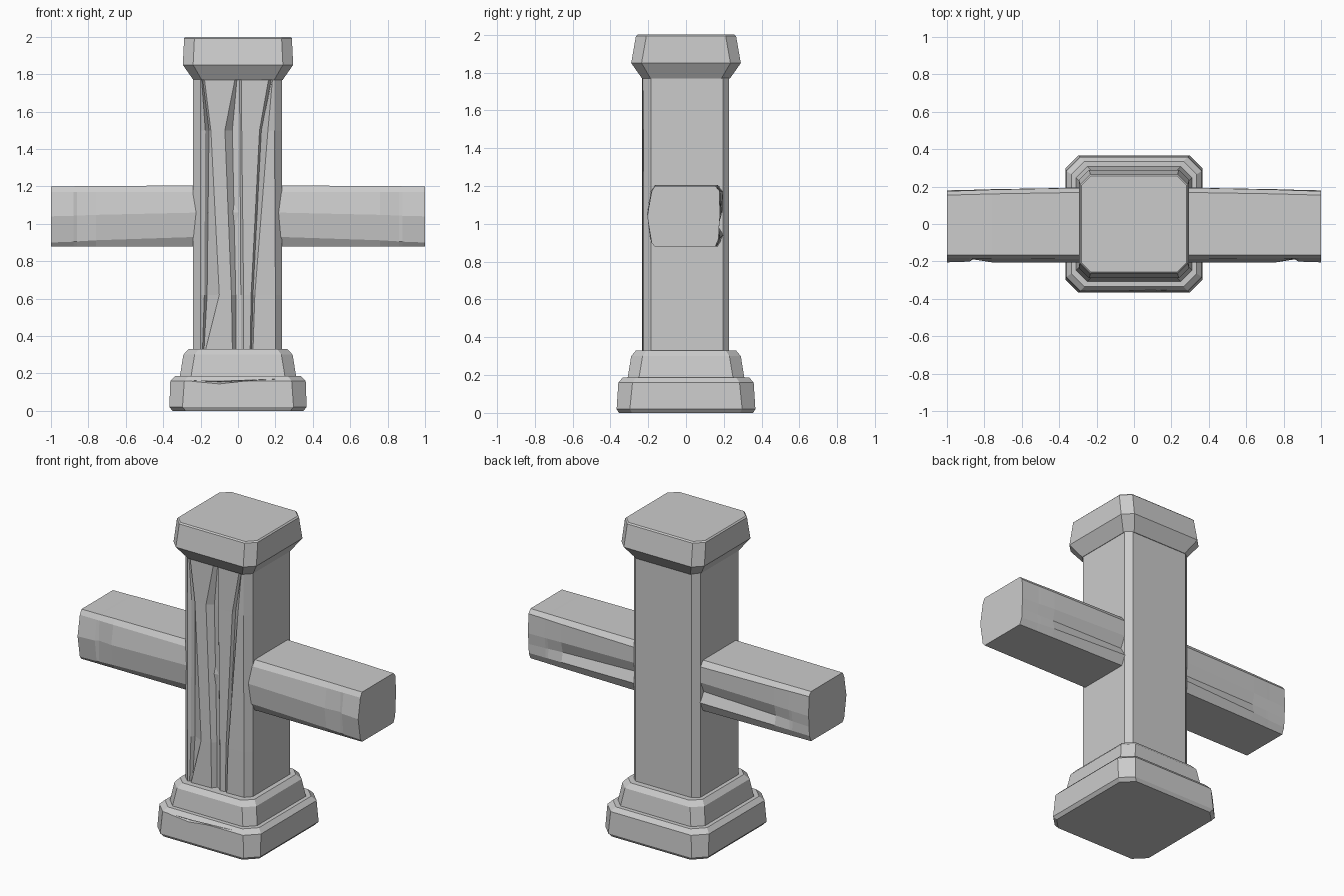
import bpy, bmesh


def loft(name, rings):
    """Skin a stack of equal-length point rings and cap both ends."""
    bm = bmesh.new()
    rows = [[bm.verts.new(p) for p in ring] for ring in rings]
    n = len(rows[0])
    for a, b in zip(rows, rows[1:]):
        for i in range(n):
            j = (i + 1) % n
            bm.faces.new((a[i], a[j], b[j], b[i]))
    bm.faces.new(rows[0][::-1])
    bm.faces.new(rows[-1])
    bmesh.ops.recalc_face_normals(bm, faces=bm.faces)
    mesh = bpy.data.meshes.new(name)
    bm.to_mesh(mesh)
    bm.free()
    obj = bpy.data.objects.new(name, mesh)
    bpy.context.collection.objects.link(obj)
    return obj


def octagon(hx, hy, c, z):
    """Rectangle with chamfered corners at height z."""
    return [(-hx + c, -hy, z), (hx - c, -hy, z), (hx, -hy + c, z), (hx, hy - c, z),
            (hx - c, hy, z), (-hx + c, hy, z), (-hx, hy - c, z), (-hx, -hy + c, z)]


# Stepped base and flared cap
lower = loft("base_lower_tier", [octagon(*r) for r in (
    (.35, .355, .07, 0), (.367, .367, .07, .02), (.362, .358, .075, .16), (.335, .335, .07, .187))])
loft("base_upper_tier", [octagon(*r) for r in (
    (.312, .31, .06, .17), (.31, .308, .06, .19), (.292, .29, .06, .30), (.265, .265, .055, .33))])
loft("cap", [octagon(*r) for r in (
    (.238, .232, .045, 1.768), (.295, .29, .055, 1.85), (.288, .265, .055, 1.992),
    (.28, .257, .05, 2.0))])

# Chip cut from the front of the base
chip = loft("chip_cutter", [
    [(-.26, -.40, .165), (-.26, -.352, .162), (-.26, -.40, .155)],
    [(-.10, -.40, .165), (-.10, -.335, .155), (-.10, -.40, .125)],
    [(.30, -.40, .178), (.30, -.352, .174), (.30, -.40, .17)]])
chip.hide_render = True
chip.hide_viewport = True
cut = lower.modifiers.new("chip", 'BOOLEAN')
cut.operation = 'DIFFERENCE'
cut.object = chip

# Post with leaning cracks along the weathered front face
depths = (-.228, -.222, -.202, -.232, -.226, -.198, -.208, -.228, -.222, -.203, -.230, -.224)
front_x = {
    .32: (-.20, -.19, -.182, -.175, -.03, -.01, .015, .03, .065, .072, .08, .20),
    .62: (-.20, -.18, -.165, -.10, -.035, -.012, .015, .03, .07, .08, .09, .20),
    1.5: (-.20, -.175, -.155, -.145, -.07, -.03, .01, .02, .115, .125, .16, .195),
    1.78: (-.20, -.195, -.19, -.18, -.015, -.005, .008, .02, .165, .18, .185, .195)}
post_rings = []
for z, xs in front_x.items():
    ring = [(x, y, z) for x, y in zip(xs, depths)]
    ring += [(.235, -.185, z), (.235, .195, z), (.20, .228, z),
             (-.20, .228, z), (-.24, .195, z), (-.24, -.19, z)]
    post_rings.append(ring)
loft("post", post_rings)

# Crossbeam: (y, z) section at the tips and near the post, grooved at the back
tip = [(-.165, .88), (-.182, .90), (-.205, 1.04), (-.182, 1.17), (-.165, 1.2), (.155, 1.2),
       (.176, 1.175), (.18, 1.05), (.175, .98), (.172, .92), (.155, .88)]
inner = [(-.165, .88), (-.192, .93), (-.205, 1.06), (-.188, 1.17), (-.165, 1.205), (.17, 1.205),
         (.195, 1.17), (.195, 1.07), (.162, 1.0), (.198, .94), (.17, .88)]


def beam_ring(x, t, dent=0):
    ring = [(x, a[0] + (b[0] - a[0]) * t, a[1] + (b[1] - a[1]) * t) for a, b in zip(tip, inner)]
    ring[2] = (x, ring[2][1] + dent, ring[2][2])
    return ring


half = [(1, 0, 0), (.88, .15, .004), (.86, .2, .016), (.76, .4, 0), (.22, 1, 0)]
stations = [(-x, t, d) for x, t, d in half] + half[::-1]
loft("crossbeam", [beam_ring(*s) for s in stations])
